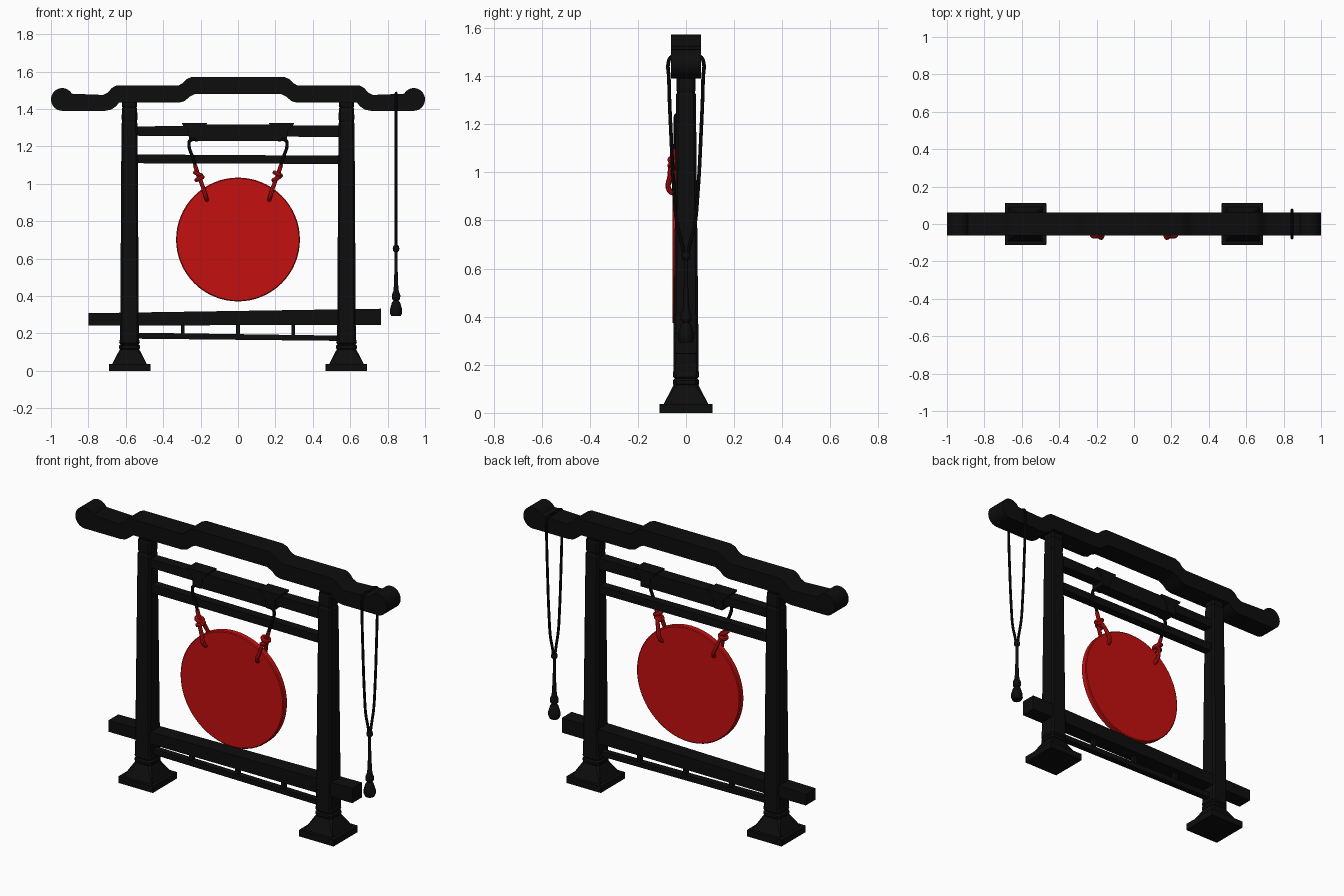
import bpy, bmesh, math
from mathutils import Vector

if "Cube" in bpy.data.objects:
    bpy.data.objects.remove(bpy.data.objects["Cube"])


def material(name, rgb):
    m = bpy.data.materials.new(name)
    m.diffuse_color = (*rgb, 1)
    m.use_nodes = True
    m.node_tree.nodes["Principled BSDF"].inputs["Base Color"].default_value = m.diffuse_color
    return m


BLACK = material("black_lacquer", (0.004, 0.004, 0.004))
RED = material("red_lacquer", (0.55, 0.005, 0.005))


def finish(name, bm, mat=BLACK, smooth=False):
    bmesh.ops.recalc_face_normals(bm, faces=bm.faces)
    me = bpy.data.meshes.new(name)
    bm.to_mesh(me)
    bm.free()
    me.materials.append(mat)
    ob = bpy.data.objects.new(name, me)
    bpy.context.collection.objects.link(ob)
    if smooth:
        smooth_object(ob)
    return ob


def smooth_object(ob):
    bpy.ops.object.select_all(action='DESELECT')
    ob.select_set(True)
    bpy.context.view_layer.objects.active = ob
    bpy.ops.object.shade_smooth_by_angle(angle=math.radians(35))


def loft(name, rings, mat=BLACK, smooth=False):
    """Skin equal-length rings of points and cap both ends."""
    bm = bmesh.new()
    vs = [[bm.verts.new(p) for p in ring] for ring in rings]
    n = len(vs[0])
    for a, b in zip(vs, vs[1:]):
        for i in range(n):
            bm.faces.new((a[i], a[(i + 1) % n], b[(i + 1) % n], b[i]))
    bm.faces.new(vs[0])
    bm.faces.new(vs[-1])
    return finish(name, bm, mat, smooth)


def extrude_y(name, outline, y0, y1, mat=BLACK, smooth=False):
    return loft(name, [[(x, y, z) for x, z in outline] for y in (y0, y1)], mat, smooth)


def lathe(name, profile, x, y, sides=12, mat=BLACK):
    circle = [(math.cos(2 * math.pi * i / sides), math.sin(2 * math.pi * i / sides)) for i in range(sides)]
    return loft(name, [[(x + r * c, y + r * s, z) for c, s in circle] for r, z in profile], mat, True)


def tube(name, points, radius, mat=BLACK, closed=False):
    cu = bpy.data.curves.new(name, 'CURVE')
    cu.dimensions = '3D'
    cu.bevel_depth, cu.bevel_resolution, cu.resolution_u = radius, 2, 6
    cu.use_fill_caps = not closed
    sp = cu.splines.new('BEZIER')
    sp.bezier_points.add(len(points) - 1)
    for bp, p in zip(sp.bezier_points, points):
        bp.co = p
        bp.handle_left_type = bp.handle_right_type = 'AUTO'
    sp.use_cyclic_u = closed
    tmp = bpy.data.objects.new(name, cu)
    bpy.context.collection.objects.link(tmp)
    dg = bpy.context.evaluated_depsgraph_get()
    me = bpy.data.meshes.new_from_object(tmp.evaluated_get(dg))
    bpy.data.objects.remove(tmp)
    me.name = name
    me.materials.clear()
    me.materials.append(mat)
    ob = bpy.data.objects.new(name, me)
    bpy.context.collection.objects.link(ob)
    smooth_object(ob)


# Top beam: stepped profile with rounded scroll ends
half = [(0.23, 1.48), (0.26, 1.465), (0.285, 1.442), (0.315, 1.434), (0.635, 1.434),
        (0.655, 1.412), (0.68, 1.396), (0.71, 1.39)]
half += [(0.94 + 0.06 * math.cos(math.radians(a)), 1.451 + 0.061 * math.sin(math.radians(a)))
         for a in range(-90, 151, 15)]
half += [(0.72, 1.475), (0.695, 1.488), (0.675, 1.512), (0.65, 1.525), (0.32, 1.525),
         (0.295, 1.538), (0.275, 1.56), (0.245, 1.572)]
extrude_y("top_beam", half + [(-x, z) for x, z in reversed(half)], -0.0625, 0.0625, smooth=True)


# Posts with stepped feet: chamfered square sections (z, half x, half y, chamfer)
def section(cx, z, hx, hy, c):
    q = [(hx, -hy + c), (hx, hy - c), (hx - c, hy), (-hx + c, hy),
         (-hx, hy - c), (-hx, -hy + c), (-hx + c, -hy), (hx - c, -hy)]
    return [(cx + x, y, z) for x, y in q]


FOOT = [(0, 0.111, 0.111, 0.002), (0.037, 0.111, 0.111, 0.002), (0.037, 0.092, 0.092, 0.002),
        (0.065, 0.078, 0.078, 0.005), (0.09, 0.065, 0.065, 0.01), (0.115, 0.052, 0.052, 0.014)]
POST = [(0.11, 0.046, 0.046, 0.014), (0.12, 0.055, 0.054, 0.014), (0.135, 0.055, 0.054, 0.014),
        (0.142, 0.047, 0.047, 0.014), (0.15, 0.055, 0.054, 0.014), (0.162, 0.053, 0.053, 0.012),
        (0.17, 0.05, 0.053, 0.01), (1.32, 0.043, 0.041, 0.01), (1.33, 0.039, 0.037, 0.01),
        (1.345, 0.042, 0.04, 0.01), (1.40, 0.041, 0.039, 0.01), (1.408, 0.038, 0.036, 0.01),
        (1.418, 0.041, 0.039, 0.01), (1.45, 0.041, 0.039, 0.01)]
for side, s in (("left", -1), ("right", 1)):
    loft(side + "_foot", [section(s * 0.58, *r) for r in FOOT])
    loft(side + "_post", [section(s * 0.58, *r) for r in POST])

# Cross rails; the low beam runs past the posts and is slightly uneven
extrude_y("hanging_rail", [(-0.56, 1.257), (0.56, 1.25), (0.56, 1.313), (-0.56, 1.307)], -0.03, 0.03)
extrude_y("hanging_rail_core", [(-0.24, 1.228), (0.24, 1.228), (0.24, 1.318), (-0.24, 1.318)], -0.036, 0.036)
extrude_y("middle_rail", [(-0.56, 1.11), (0.56, 1.106), (0.56, 1.15), (-0.56, 1.157)], -0.025, 0.025)
extrude_y("low_beam", [(-0.80, 0.242), (0.765, 0.246), (0.765, 0.332), (-0.80, 0.308)], -0.045, 0.045)
extrude_y("bottom_rail", [(-0.56, 0.172), (0.56, 0.16), (0.56, 0.188), (-0.56, 0.204)], -0.018, 0.018)
for i, x in enumerate((-0.295, 0, 0.295)):
    extrude_y(f"rail_strut_{i + 1}", [(x - 0.01, 0.18), (x + 0.01, 0.18), (x + 0.01, 0.26), (x - 0.01, 0.26)],
              -0.012, 0.012)

# Gong disc
disc = [(math.cos(2 * math.pi * i / 64), math.sin(2 * math.pi * i / 64)) for i in range(64)]
loft("gong", [[(r * c, y, 0.702 + r * s) for c, s in disc]
              for r, y in ((0.326, -0.057), (0.331, -0.053), (0.331, -0.024), (0.326, -0.02))], RED, True)

# Brackets, hanging cords, knots and loops through the gong
for side, s in (("left", -1), ("right", 1)):
    outline = [(0.165, 1.326), (0.30, 1.326), (0.295, 1.312), (0.265, 1.285), (0.262, 1.228),
               (0.21, 1.228), (0.20, 1.285), (0.17, 1.312)]
    extrude_y(side + "_bracket", [(s * x, z) for x, z in outline], -0.042, 0.042)
    tube(side + "_hanging_cord", [(s * x, y, z) for x, y, z in
         ((0.215, -0.03, 1.236), (0.255, -0.042, 1.232), (0.262, -0.043, 1.215),
          (0.24, -0.043, 1.135), (0.228, -0.045, 1.095))], 0.009)
    tube(side + "_red_cord", [(s * 0.23, -0.045, 1.10), (s * 0.205, -0.045, 1.02)], 0.011, RED)
    tube(side + "_gong_loop", [(s * x, y, z) for x, y, z in
         ((0.205, -0.048, 1.03), (0.187, -0.067, 0.98), (0.170, -0.069, 0.925),
          (0.166, -0.04, 0.912), (0.170, -0.008, 0.925), (0.187, -0.012, 0.98))], 0.011, RED, True)
    for k, z in enumerate((1.028, 1.052)):
        tilt = 0.008 * (1 - 2 * k)
        tube(f"{side}_knot_{k + 1}",
             [(s * (0.209 + (z - 1.04) * 0.3) + 0.017 * math.cos(a), -0.048 + 0.019 * math.sin(a),
               z + tilt * math.cos(a)) for a in (0, math.pi / 2, math.pi, 3 * math.pi / 2)], 0.011, RED, True)

# Striker cord looped over the right beam end, with bead and tassel
RX = 0.845
arm = [(0.006, 0.655), (0.016, 0.70), (0.036, 0.78), (0.048, 0.90), (0.062, 1.15), (0.071, 1.39), (0.071, 1.465)]
path = [(RX, y, z) for y, z in arm] + [(RX, 0.06, 1.48), (RX, 0, 1.481), (RX, -0.06, 1.48)]
path += [(RX, -y, z) for y, z in reversed(arm)]
tube("tassel_cord", path, 0.0075)
lathe("tassel", [(0.026, 0.293), (0.033, 0.31), (0.032, 0.33), (0.022, 0.365), (0.014, 0.375),
                 (0.022, 0.385), (0.023, 0.405), (0.015, 0.425), (0.012, 0.45), (0.008, 0.56),
                 (0.008, 0.635), (0.016, 0.643), (0.018, 0.655), (0.014, 0.668), (0.006, 0.674)], RX, 0)
